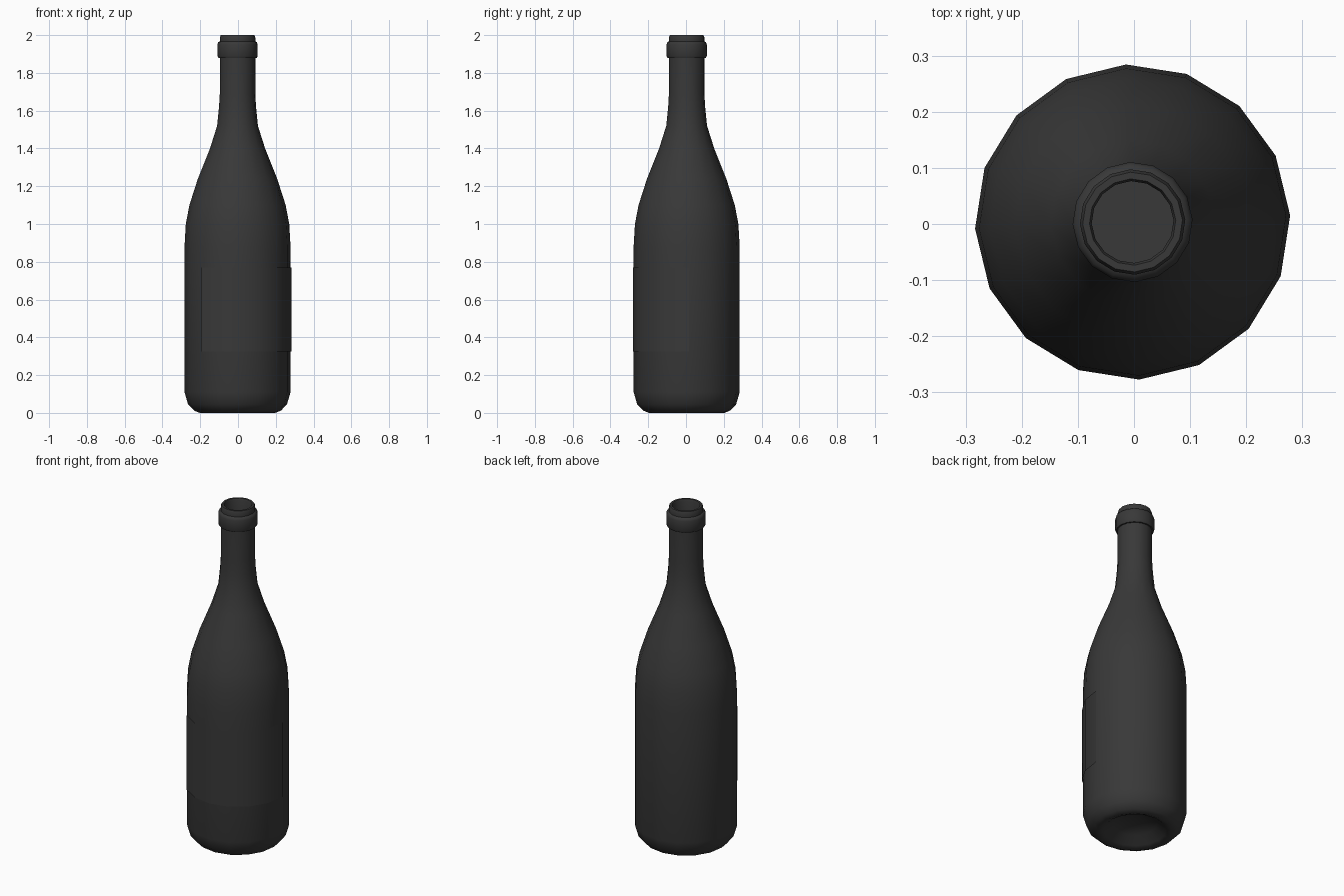
import bpy, bmesh, math

if "Cube" in bpy.data.objects:
    bpy.data.objects.remove(bpy.data.objects["Cube"], do_unlink=True)

SIDES = 16
STEP = math.tau / SIDES
TURN = math.radians(2.4)
CENTRE = (-0.0025, 0.0035, 0)


def make_material(name, colour):
    mat = bpy.data.materials.new(name)
    mat.use_nodes = True
    mat.diffuse_color = colour
    mat.node_tree.nodes["Principled BSDF"].inputs["Base Color"].default_value = colour
    return mat


def lathe(name, profile, mat, first=0, count=SIDES):
    """Turn an (r, z) profile, listed bottom outside to top, through count sides."""
    bm = bmesh.new()
    full = count == SIDES
    columns = []
    for i in range(count if full else count + 1):
        a = TURN + (first + i) * STEP
        columns.append([bm.verts.new((r * math.cos(a), r * math.sin(a), z))
                        for r, z in profile])
    for i in range(count):
        a, b = columns[i], columns[(i + 1) % len(columns)]
        for j in range(len(profile) - 1):
            bm.faces.new((a[j], b[j], b[j + 1], a[j + 1]))
    if full:
        bm.faces.new([c[0] for c in reversed(columns)])
        bm.faces.new([c[-1] for c in columns])
    mesh = bpy.data.meshes.new(name)
    bm.to_mesh(mesh)
    bm.free()
    obj = bpy.data.objects.new(name, mesh)
    obj.location = CENTRE
    bpy.context.collection.objects.link(obj)
    mesh.materials.append(mat)
    bpy.ops.object.select_all(action="DESELECT")
    obj.select_set(True)
    bpy.context.view_layer.objects.active = obj
    bpy.ops.object.shade_smooth_by_angle(angle=math.radians(60))
    return obj


glass = make_material("dark glass", (0.04, 0.04, 0.04, 1))

# Bottle: hollow base, body, shoulder, neck, collar, lip and mouth
punt = [(0.05, 0.07), (0.12, 0.05), (0.17, 0.012), (0.2, 0)]
body = [(0.23, 0.012), (0.262, 0.045), (0.281, 0.11), (0.281, 0.88)]
shoulder = [(0.274, 1.0), (0.255, 1.1), (0.21, 1.24), (0.146, 1.4), (0.108, 1.52)]
neck = [(0.098, 1.62), (0.094, 1.69), (0.094, 1.88)]
collar = [(0.102, 1.88), (0.107, 1.89), (0.107, 1.95), (0.102, 1.963), (0.094, 1.967)]
lip = [(0.094, 1.988), (0.089, 2.0), (0.077, 2.0), (0.073, 1.99), (0.073, 1.86)]
lathe("bottle", punt + body + shoulder + neck + collar + lip, glass)

# Label: thin sheet wrapped around the front and left of the body
lathe("label", [(0.2855, 0.325), (0.2855, 0.77)], glass, first=10, count=6)
